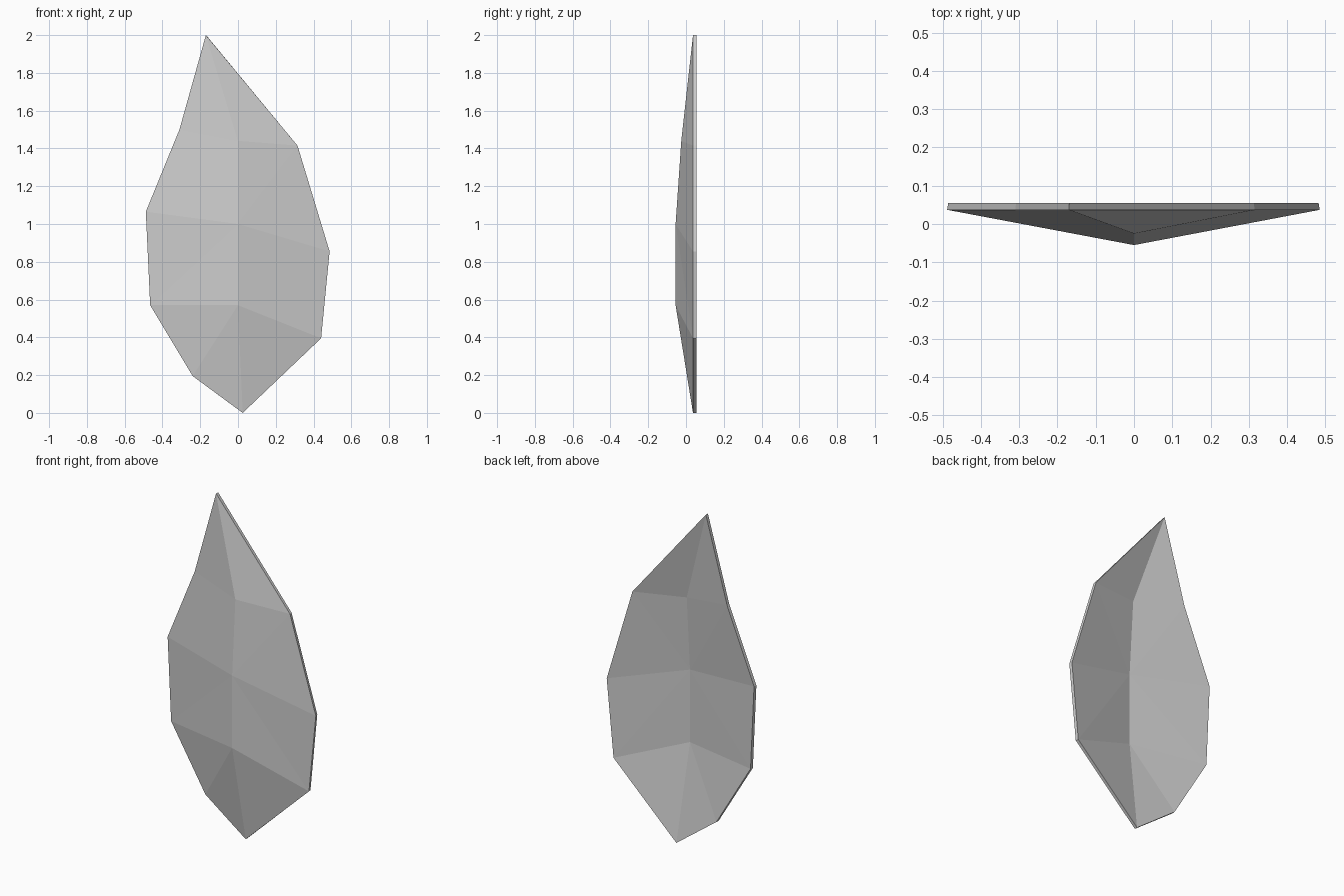
import bpy
import bmesh

cube = bpy.data.objects.get("Cube")
if cube:
    bpy.data.objects.remove(cube, do_unlink=True)

RIM_Y = 0.037
THICKNESS = 0.018

grey = bpy.data.materials.new("plain_grey")
grey.use_nodes = True
colour = (0.6, 0.6, 0.6, 1)
grey.diffuse_color = colour
grey.node_tree.nodes["Principled BSDF"].inputs["Base Color"].default_value = colour

# Outline, clockwise from the tip, as (x, z)
outline = [(-0.17, 2), (0.315, 1.415), (0.485, 0.855), (0.44, 0.395), (0.025, 0),
           (-0.24, 0.195), (-0.465, 0.57), (-0.488, 1.065), (-0.31, 1.5)]
# Central ridge, top to bottom, as (y, z)
ridge = [(-0.025, 1.44), (-0.055, 1.0), (-0.055, 0.57)]

bm = bmesh.new()
rim = [bm.verts.new((x, RIM_Y, z)) for x, z in outline]
tip, a, b, c, base, d, e, f, g = rim
high, mid, low = [bm.verts.new((0, y, z)) for y, z in ridge]

# Facets fanned out from the ridge
facets = [(tip, high, a), (a, high, mid), (a, mid, b), (b, mid, c), (c, mid, low),
          (c, low, base), (base, low, d), (d, low, e), (e, low, mid), (e, mid, f),
          (f, mid, g), (g, mid, high), (g, high, tip)]
for facet in facets:
    bm.faces.new(facet)

# Thin hollow back, following the folds of the front
back = bmesh.ops.extrude_face_region(bm, geom=bm.faces[:], use_keep_orig=True)
for v in back["geom"]:
    if isinstance(v, bmesh.types.BMVert):
        v.co.y += THICKNESS
        v.co.x *= 0.994
bmesh.ops.recalc_face_normals(bm, faces=bm.faces[:])

mesh = bpy.data.meshes.new("leaf_blade")
bm.to_mesh(mesh)
bm.free()
mesh.materials.append(grey)
blade = bpy.data.objects.new("leaf_blade", mesh)
bpy.context.collection.objects.link(blade)
